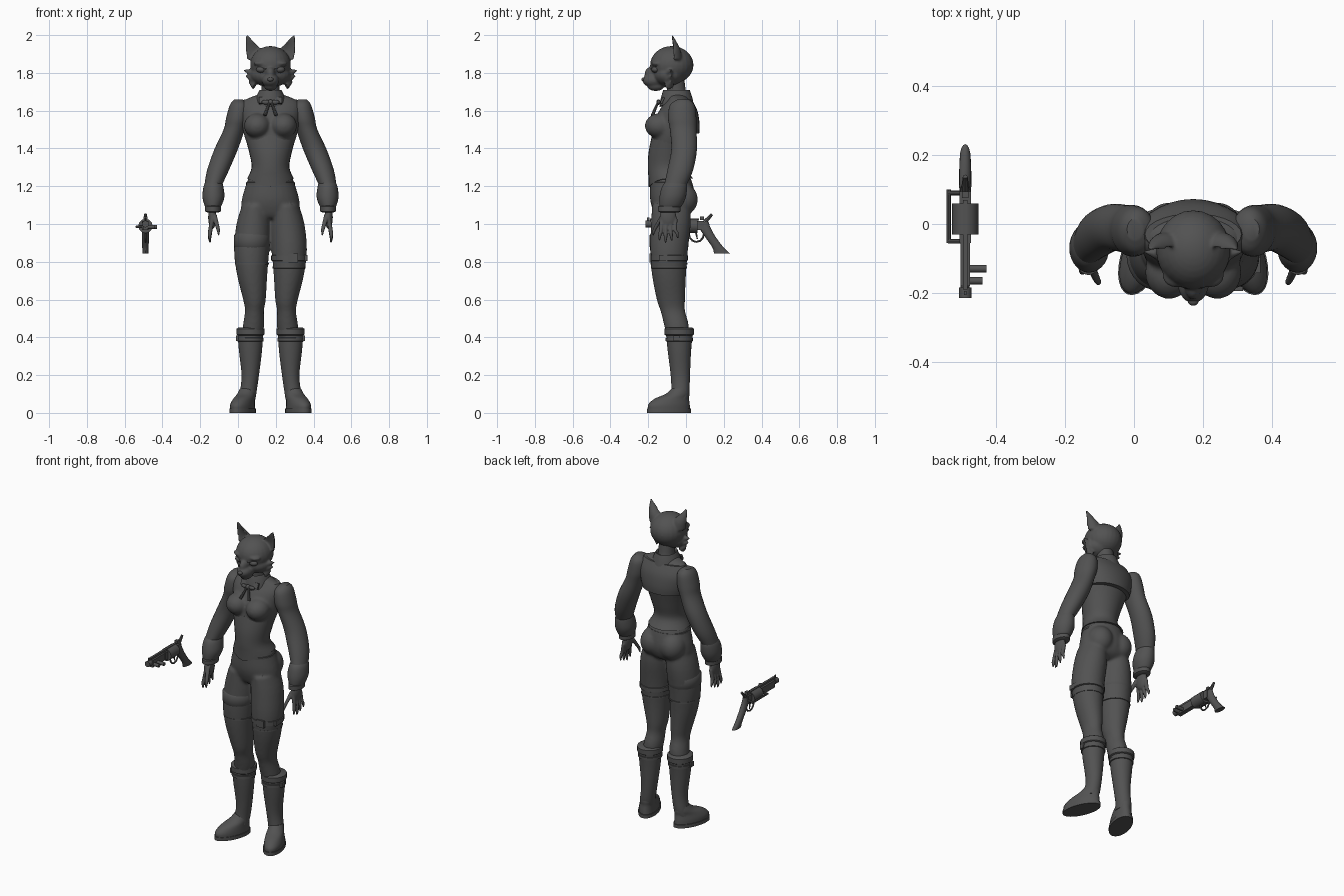
import bpy
import bmesh
from math import cos, sin, tau, pi
from mathutils import Matrix, Vector

if "Cube" in bpy.data.objects:
    bpy.data.objects.remove(bpy.data.objects["Cube"], do_unlink=True)

MID = 0.172    # the figure stands to one side of the pistol
GUN = -0.662   # pistol offset from the figure

grey = bpy.data.materials.new("charcoal grey")
grey.use_nodes = True
grey.diffuse_color = (0.085, 0.085, 0.085, 1)
grey.node_tree.nodes["Principled BSDF"].inputs["Base Color"].default_value = grey.diffuse_color
made = []


def finish(name, bm):
    """Turn a bmesh into a named grey object."""
    bmesh.ops.recalc_face_normals(bm, faces=bm.faces)
    mesh = bpy.data.meshes.new(name)
    bm.to_mesh(mesh)
    bm.free()
    mesh.materials.append(grey)
    obj = bpy.data.objects.new(name, mesh)
    bpy.context.collection.objects.link(obj)
    made.append(obj)
    return obj


def smooth_rings(rings, steps=4):
    """Catmull-Rom interpolation between cross-sections."""
    out = []
    for i in range(len(rings) - 1):
        a, b, c, d = (rings[max(0, min(len(rings) - 1, i + k))] for k in (-1, 0, 1, 2))
        for j in range(steps):
            t = j / steps
            out.append([q + t * ((r - p) + t * (2 * p - 5 * q + 4 * r - e + t * (3 * (q - r) + e - p))) / 2
                        for p, q, r, e in zip(a, b, c, d)])
    return out + [rings[-1]]


def loft(name, rings, s=1, front=1, dip=0, turn=0, n=28, soft=True):
    """Skin level ellipses given as (x, y, z, half width, half depth)."""
    bm = bmesh.new()
    loops = []
    for i, (x, y, z, rx, ry) in enumerate(smooth_rings(rings) if soft else rings):
        loop = []
        for k in range(n):
            c, d = cos(tau * k / n), sin(tau * k / n)
            u, v = rx * c, ry * d * (front if d < 0 else 1)
            drop = dip * max(0, -d) ** 3 if i == 0 else 0
            loop.append(bm.verts.new((MID + s * (x + u * cos(turn) - v * sin(turn)),
                                      y + u * sin(turn) + v * cos(turn), z - drop)))
        loops.append(loop)
    for low, high in zip(loops, loops[1:]):
        for k in range(n):
            m = (k + 1) % n
            bm.faces.new((low[k], low[m], high[m], high[k]))
    bm.faces.new(loops[0])
    bm.faces.new(loops[-1])
    return finish(name, bm)


def ball(name, at, size, s=1):
    bm = bmesh.new()
    place = Matrix.Translation((MID + s * at[0], at[1], at[2])) @ Matrix.Diagonal((*size, 1))
    bmesh.ops.create_uvsphere(bm, u_segments=24, v_segments=16, radius=1, matrix=place)
    return finish(name, bm)


def rod(name, start, end, r, tip=None, s=1, n=16):
    a, b = (Vector((MID + s * p[0], p[1], p[2])) for p in (start, end))
    bm = bmesh.new()
    place = Matrix.Translation((a + b) / 2) @ (b - a).to_track_quat("Z", "Y").to_matrix().to_4x4()
    bmesh.ops.create_cone(bm, cap_ends=True, segments=n, radius1=r, radius2=r if tip is None else tip,
                          depth=(b - a).length, matrix=place)
    return finish(name, bm)


def box(name, at, size, s=1, tilt=0):
    bm = bmesh.new()
    place = (Matrix.Translation((MID + s * at[0], at[1], at[2])) @ Matrix.Rotation(tilt, 4, "X")
             @ Matrix.Diagonal((*size, 1)))
    bmesh.ops.create_cube(bm, size=1, matrix=place)
    return finish(name, bm)


def band(name, x, y, z, rx, ry, h, s=1):
    """A rounded strap around a limb."""
    return loft(name, [(x, y, z - h, rx - .01, ry - .01), (x, y, z - h * .7, rx, ry),
                       (x, y, z + h * .7, rx, ry), (x, y, z + h, rx - .01, ry - .01)], s, soft=False)


def fuse(name, parts, voxel):
    """Blend overlapping volumes into one smooth skin."""
    bm = bmesh.new()
    for part in parts:
        bm.from_mesh(part.data)
        made.remove(part)
        bpy.data.objects.remove(part, do_unlink=True)
    obj = finish(name, bm)
    remesh = obj.modifiers.new("blend", "REMESH")
    remesh.mode = "VOXEL"
    remesh.voxel_size = voxel
    remesh.use_smooth_shade = True
    relax = obj.modifiers.new("relax", "SMOOTH")
    relax.iterations = 5


# Trunk, hips and legs
body = [loft("trunk", [
    (0, -.08, 1.03, .10, .07), (0, -.07, 1.06, .15, .10), (0, -.07, 1.13, .152, .12),
    (0, -.08, 1.23, .122, .11), (0, -.1, 1.3, .097, .095), (0, -.09, 1.38, .11, .1),
    (0, -.07, 1.47, .14, .11), (0, -.05, 1.56, .155, .11), (0, -.04, 1.62, .16, .09),
    (0, -.04, 1.66, .13, .06), (0, -.05, 1.69, .05, .05)])]
for s in (1, -1):
    body.append(loft("leg", [
        (.08, -.08, 1.1, .07, .1), (.09, -.08, 1, .09, .105), (.1, -.09, .86, .093, .1),
        (.097, -.09, .73, .08, .09), (.085, -.08, .6, .06, .075), (.085, -.07, .54, .05, .065),
        (.09, -.05, .46, .056, .065), (.106, -.035, .33, .05, .05)], s))
    body.append(ball("buttock", (.07, -.02, 1.13), (.075, .083, .085), s))
    body.append(ball("breast", (.07, -.14, 1.52), (.07, .078, .066), s))
fuse("body", body, .009)

# Bodice with a pointed front hem, and a cropped jacket back
loft("bodice", [(0, -.08, 1.24, .124, .118), (0, -.1, 1.3, .1, .102),
                (0, -.09, 1.38, .113, .108), (0, -.07, 1.47, .138, .11)], dip=.045)
loft("jacket_back", [(0, -.03, 1.48, .14, .1), (0, -.03, 1.53, .155, .102),
                     (0, -.03, 1.6, .165, .09), (0, -.03, 1.66, .14, .06)])
band("waist_seam", 0, -.08, 1.215, .13, .113, .008)

# Neck, collar and ribbon tie
loft("neck", [(0, -.04, 1.64, .06, .06), (0, -.05, 1.7, .048, .05), (0, -.06, 1.78, .05, .05)])
loft("collar", [(0, -.05, 1.64, .085, .09), (0, -.05, 1.67, .078, .083),
                (0, -.05, 1.71, .058, .07), (0, -.05, 1.7, .048, .06)], dip=.02, soft=False)
ball("tie_knot", (0, -.145, 1.645), (.014, .012, .014))

for s in (1, -1):
    side = "left_" if s > 0 else "right_"
    box(side + "collar_point", (.035, -.125, 1.655), (.05, .012, .035), s, -.4)
    ball(side + "bow_loop", (.025, -.145, 1.645), (.022, .01, .012), s)
    rod(side + "ribbon_tail", (.005, -.148, 1.645), (.03, -.178, 1.575), .006, .009, s, 8)

    # Sleeves with puffed cuffs
    loft(side + "sleeve", [
        (.17, -.015, 1.66, .022, .03), (.165, -.02, 1.63, .05, .065), (.175, -.02, 1.56, .06, .075),
        (.192, -.015, 1.5, .056, .07), (.235, -.01, 1.395, .062, .068), (.277, -.03, 1.287, .058, .068),
        (.302, -.055, 1.21, .047, .06)], s)
    loft(side + "cuff", [
        (.3, -.05, 1.23, .04, .05), (.302, -.06, 1.2, .052, .066), (.302, -.07, 1.145, .058, .07),
        (.304, -.08, 1.1, .046, .06), (.304, -.085, 1.085, .035, .05)], s)
    band(side + "wrist_band", .304, -.088, 1.08, .042, .06, .018, s)

    # Hand: palm, four clawed fingers and thumb
    hand = [ball("palm", (.308, -.095, 1.035), (.022, .044, .06), s)]
    for i in range(4):
        y, z = -.128 + .024 * i, .9 + .012 * abs(i - 1)
        hand.append(loft("finger", [
            (.308, y, 1.03, .011, .012), (.318, y * 1.03, .97, .012, .011),
            (.322, y * 1.08 + .004 * i, z + .03, .01, .01), (.32, y * 1.1 + .006 * i, z, .004, .004)], s, n=12))
    hand.append(loft("thumb", [(.298, -.12, 1.05, .014, .014), (.285, -.15, 1, .012, .012),
                               (.277, -.167, .97, .01, .01), (.274, -.174, .94, .004, .004)], s, n=12))
    fuse(side + "hand", hand, .004)

    # Boots: shaft, foot, sole and straps
    loft(side + "boot_shaft", [
        (.107, -.035, .43, .068, .072), (.106, -.035, .33, .061, .062), (.107, -.03, .2, .046, .051),
        (.118, -.03, .11, .044, .048), (.125, -.04, .07, .045, .05)], s)
    loft(side + "boot_foot", [
        (.148, -.09, .018, .056, .117), (.148, -.09, .045, .055, .115), (.14, -.075, .075, .05, .095),
        (.128, -.045, .1, .046, .065), (.12, -.03, .13, .04, .045)], s, turn=.35)
    loft(side + "boot_sole", [(.148, -.09, 0, .06, .122), (.148, -.09, .022, .06, .122)],
         s, turn=.35, soft=False)
    band(side + "boot_cuff", .106, -.036, .43, .074, .078, .022, s)
    band(side + "boot_strap", .106, -.036, .388, .07, .072, .012, s)
    box(side + "boot_buckle", (.176, -.05, .395), (.014, .03, .03), s)

# Stocking top on the right thigh, buckled garter on the left
band("right_stocking_top", .099, -.09, .91, .095, .104, .04, -1)
band("right_stocking_seam", .098, -.09, .79, .09, .098, .006, -1)
band("left_garter", .1, -.09, .82, .096, .1, .018)
band("left_garter_lower", .098, -.09, .77, .087, .095, .006)
box("left_garter_buckle", (.12, -.188, .82), (.05, .012, .045))
box("left_garter_clasp", (.185, -.12, .82), (.02, .045, .03))

# Head: skull, cheeks, muzzle, ears and fur tufts
head = [ball("skull", (0, -.075, 1.842), (.108, .115, .1)),
        ball("cheeks", (0, -.09, 1.79), (.108, .085, .065)),
        ball("muzzle", (0, -.17, 1.76), (.046, .06, .038)),
        ball("nose_bridge", (0, -.175, 1.795), (.026, .045, .04)),
        ball("chin", (0, -.16, 1.73), (.034, .045, .026))]
for s in (1, -1):
    head.append(ball("brow", (.048, -.15, 1.85), (.042, .035, .016), s))
    head.append(loft("ear", [(.072, -.07, 1.87, .052, .05), (.088, -.07, 1.92, .044, .042),
                             (.108, -.075, 1.96, .025, .028), (.126, -.08, 2.005, .005, .007)],
                     s, front=-.25))
    for z, reach in ((1.815, .145), (1.785, .135), (1.755, .118)):
        head.append(rod("cheek_tuft", (.08, -.09, z - .02), (reach, -.08, z), .028, .003, s, 10))
fuse("head", head, .006)
ball("nose", (0, -.223, 1.765), (.016, .014, .011))
for s in (1, -1):
    side = "left_" if s > 0 else "right_"
    ball(side + "eye", (.048, -.16, 1.818), (.028, .022, .018), s)
    rod(side + "upper_eyelid", (.02, -.183, 1.822), (.08, -.155, 1.84), .006, .004, s, 8)

# Pistol: frame, barrel, cylinder, grip and fittings
box("pistol_frame", (GUN, .02, .992), (.034, .15, .05))
rod("pistol_barrel", (GUN, -.2, 1), (GUN, .0, 1), .013)
rod("pistol_muzzle", (GUN, -.215, 1), (GUN, -.185, 1), .018)
box("pistol_barrel_shroud", (GUN, -.11, .992), (.028, .14, .045))
box("pistol_top_rail", (GUN, -.06, 1.024), (.014, .26, .012))
rod("pistol_cylinder", (GUN, -.03, .99), (GUN, .06, .99), .038, n=12)
box("pistol_front_sight", (GUN, -.2, 1.025), (.006, .012, .02))
box("pistol_rear_sight", (GUN, .085, 1.03), (.02, .02, .02))
rod("pistol_hammer", (GUN, .1, 1.01), (GUN, .138, 1.052), .012, .007, n=8)
loft("pistol_grip", [(GUN, .19, .845, .016, .042), (GUN, .17, .875, .017, .03),
                     (GUN, .13, .93, .018, .028), (GUN, .1, .98, .017, .03),
                     (GUN, .095, 1.01, .014, .025)], n=16)
rod("pistol_side_rod", (GUN - .048, -.055, .985), (GUN - .048, .1, .985), .006, n=8)
for y in (-.05, .09):
    rod("pistol_rod_mount", (GUN - .05, y, .985), (GUN, y, .985), .007, n=8)
for y, reach in ((-.13, .062), (-.165, .05)):
    rod("pistol_side_knob", (GUN, y, .985), (GUN + reach, y, .985), .011, n=10)

# Trigger and a half-ring guard
rod("pistol_trigger", (GUN, .05, .97), (GUN, .06, .92), .006, .003, n=8)
arc = [(GUN, .055 + .04 * cos(k * pi / 6), .95 - .045 * sin(k * pi / 6)) for k in range(7)]
for a, b in zip(arc, arc[1:]):
    rod("pistol_trigger_guard", a, b, .005, n=8)

# Soft shading with crisp edges
for obj in bpy.context.selected_objects:
    obj.select_set(False)
for obj in made:
    obj.select_set(True)
bpy.context.view_layer.objects.active = made[0]
bpy.ops.object.shade_smooth_by_angle(angle=.7)
